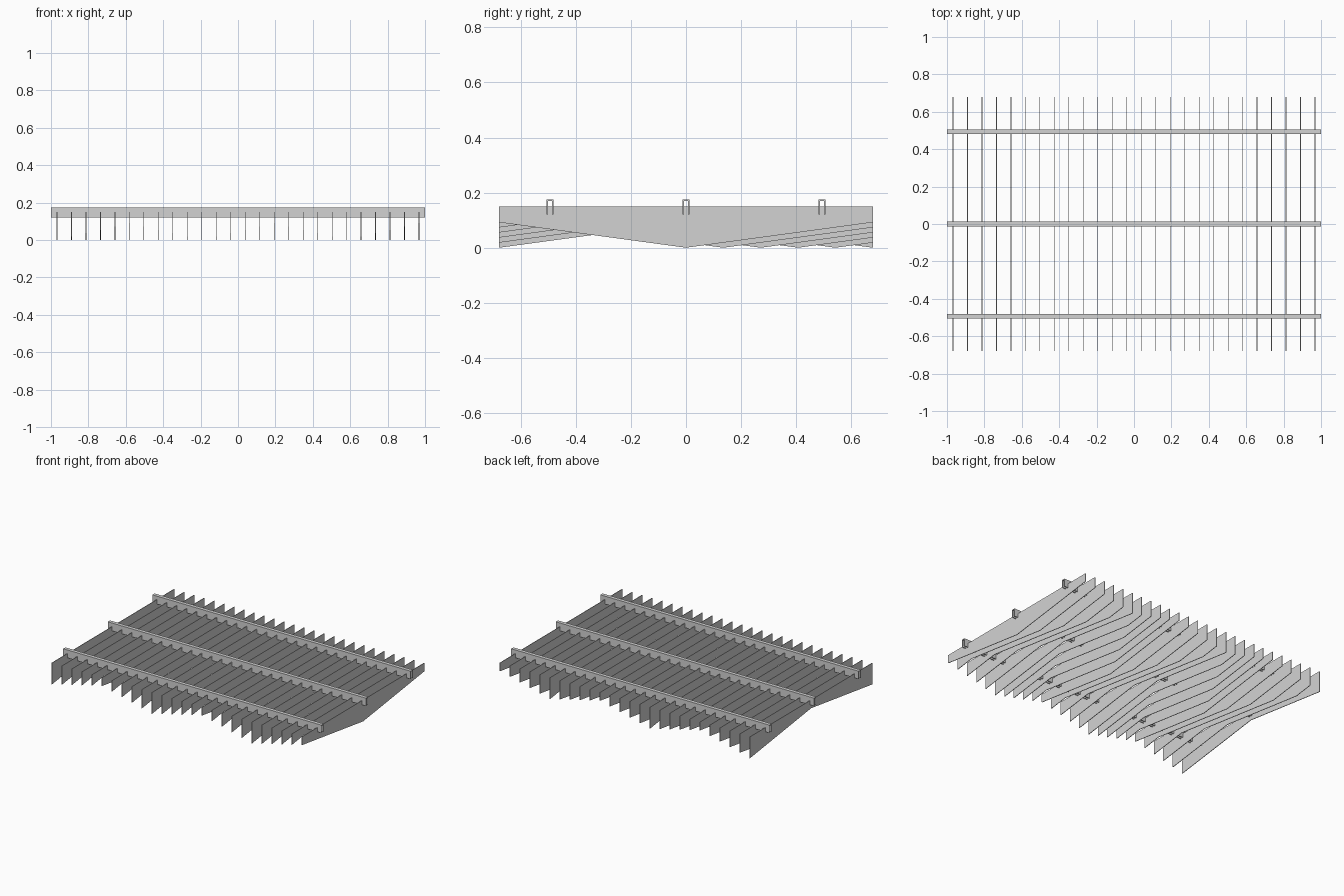
import bpy
import bmesh

cube = bpy.data.objects.get("Cube")
if cube:
    bpy.data.objects.remove(cube, do_unlink=True)

HALF = 0.678          # half the fin length, also half the wave period
TOP = 0.15            # top edge of the fins
RISE = 0.092          # height of the wave on the lower edge
FINS = 26
FIN_X = 0.968
FIN_THICK = 0.004

grey = bpy.data.materials.new("light grey")
grey.use_nodes = True
colour = (0.65, 0.65, 0.65, 1.0)
grey.diffuse_color = colour
grey.node_tree.nodes["Principled BSDF"].inputs["Base Color"].default_value = colour


def extrude_profile(name, points, x0, x1):
    """Extrude a closed (y, z) outline along x into a solid."""
    bm = bmesh.new()
    face = bm.faces.new([bm.verts.new((x0, y, z)) for y, z in points])
    ext = bmesh.ops.extrude_face_region(bm, geom=[face])
    moved = [v for v in ext["geom"] if isinstance(v, bmesh.types.BMVert)]
    bmesh.ops.translate(bm, verts=moved, vec=(x1 - x0, 0, 0))
    bmesh.ops.recalc_face_normals(bm, faces=bm.faces)
    mesh = bpy.data.meshes.new(name)
    bm.to_mesh(mesh)
    bm.free()
    mesh.materials.append(grey)
    obj = bpy.data.objects.new(name, mesh)
    bpy.context.collection.objects.link(obj)
    return obj


def wave(y, valley):
    """Triangular wave that touches zero at the valley."""
    d = abs(y - valley) % (2 * HALF)
    return RISE * min(d, 2 * HALF - d) / HALF


# Hanging fins: the valley of the lower edge shifts back and forth along the row
for i in range(FINS):
    step = abs(5 - i % 10)
    valley = HALF * step / 5
    ys = sorted({-HALF, valley - HALF, valley, HALF})
    outline = [(y, wave(y, valley)) for y in ys]
    outline += [(HALF, TOP), (-HALF, TOP)]
    x = -FIN_X + 2 * FIN_X * i / (FINS - 1)
    extrude_profile(f"fin_{i + 1}", outline, x - FIN_THICK / 2, x + FIN_THICK / 2)

# Carrier rails: channels open at the bottom, straddling the top of the fins
W, WALL, LOW, HIGH = 0.0125, 0.005, 0.12, 0.175
channel = [(-W, LOW), (-W, HIGH), (W, HIGH), (W, LOW),
           (W - WALL, LOW), (W - WALL, HIGH - WALL),
           (WALL - W, HIGH - WALL), (WALL - W, LOW)]
for name, y0 in (("front_rail", -0.494), ("middle_rail", 0), ("back_rail", 0.494)):
    extrude_profile(name, [(y + y0, z) for y, z in channel], -1, 1)
